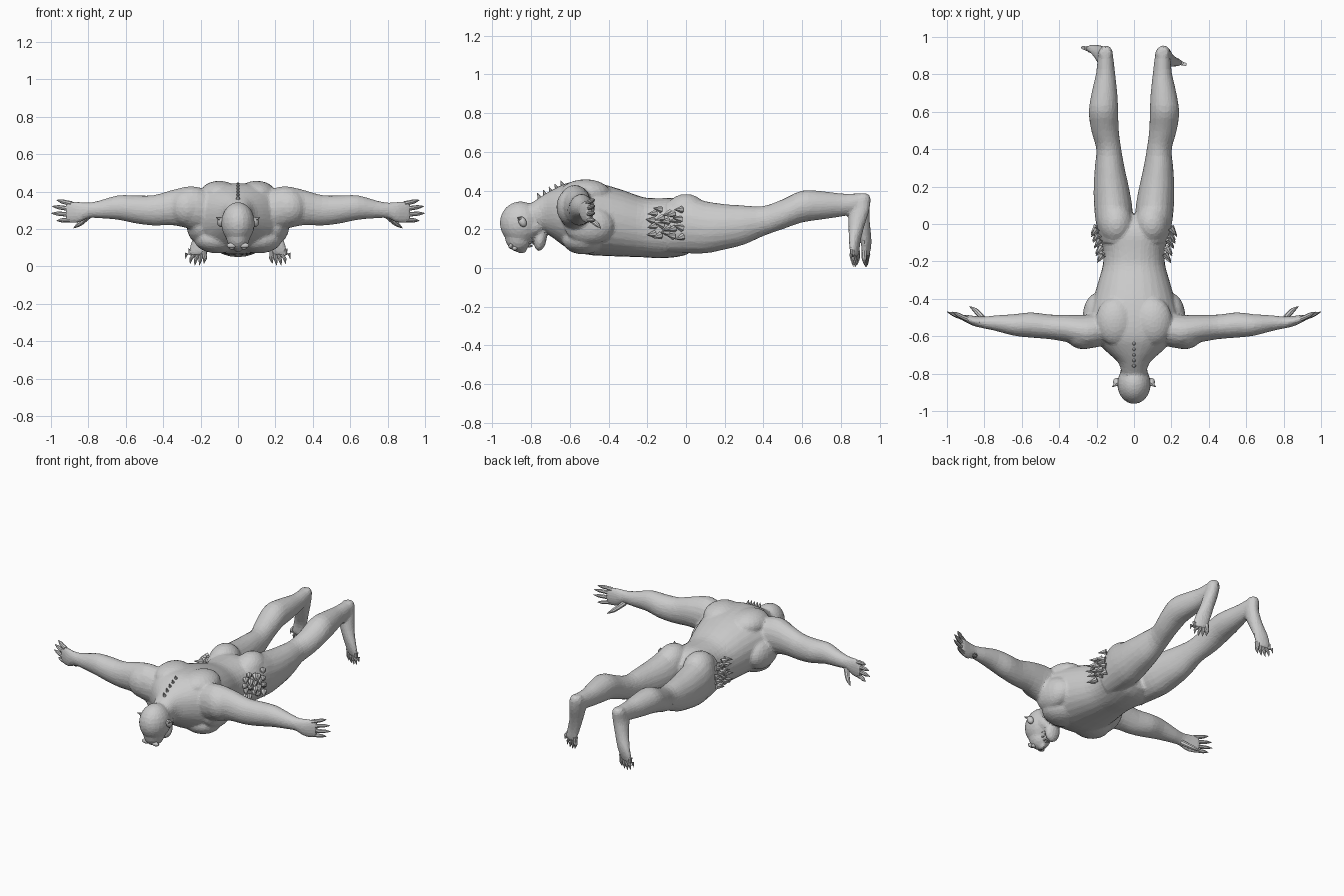
import bpy, bmesh, math, random
from mathutils import Vector, Matrix

if "Cube" in bpy.data.objects:
    bpy.data.objects.remove(bpy.data.objects["Cube"])

random.seed(4)
X, Y, Z = Vector((1, 0, 0)), Vector((0, 1, 0)), Vector((0, 0, 1))


def smooth_path(rows, steps):
    # Catmull-Rom interpolation of section rows
    out = []
    for i in range(len(rows) - 1):
        p = [rows[max(0, min(len(rows) - 1, i + k))] for k in (-1, 0, 1, 2)]
        for s in range(steps):
            t = s / steps
            out.append([0.5 * (2 * b + (c - a) * t + (2 * a - 5 * b + 4 * c - d) * t * t
                        + (3 * b - a - 3 * c + d) * t ** 3) for a, b, c, d in zip(*p)])
    return out + [list(rows[-1])]


def loft(bm, rows, u, v, sides=16, steps=3, power=1.0):
    # rows: centre x, y, z, radius along u, radius along v
    rings = []
    for x, y, z, ra, rb in smooth_path(rows, steps):
        ring = []
        for k in range(sides):
            a = 2 * math.pi * k / sides
            c, s = math.cos(a), math.sin(a)
            c = math.copysign(abs(c) ** power, c)
            s = math.copysign(abs(s) ** power, s)
            ring.append(bm.verts.new(Vector((x, y, z)) + u * ra * c + v * rb * s))
        rings.append(ring)
    for r0, r1 in zip(rings, rings[1:]):
        for k in range(sides):
            j = (k + 1) % sides
            bm.faces.new((r0[k], r0[j], r1[j], r1[k]))
    bm.faces.new(rings[0])
    bm.faces.new(rings[-1][::-1])


def blob(bm, c, r, tilt=0):
    m = Matrix.Translation(c) @ Matrix.Rotation(tilt, 4, 'X') @ Matrix.Diagonal((*r, 1))
    bmesh.ops.create_uvsphere(bm, u_segments=20, v_segments=12, radius=1, matrix=m)


def spike(bm, base, tip, r, sides=6):
    base, tip = Vector(base), Vector(tip)
    d = tip - base
    m = Matrix.Translation((base + tip) / 2) @ d.to_track_quat('Z', 'Y').to_matrix().to_4x4()
    bmesh.ops.create_cone(bm, cap_ends=True, segments=sides, radius1=r, radius2=r * 0.08,
                          depth=d.length, matrix=m)


def digit(bm, pts, r):
    # jointed digit that tapers to a claw
    pts = [Vector(p) for p in pts]
    d = (pts[-1] - pts[0]).normalized()
    u = d.cross(Z if abs(d.z) < 0.8 else Y).normalized()
    v = d.cross(u)
    radii = (r, r * 0.85, r * 0.75, r * 0.08)
    loft(bm, [(*p, q, q) for p, q in zip(pts, radii)], u, v, 8, 2)


def finish(bm, name):
    bmesh.ops.recalc_face_normals(bm, faces=bm.faces)
    me = bpy.data.meshes.new(name)
    bm.to_mesh(me)
    bm.free()
    ob = bpy.data.objects.new(name, me)
    bpy.context.collection.objects.link(ob)
    return ob


body = bmesh.new()

# torso and neck: y, half width, underside z, back z
torso = [(-.80, .065, .21, .335), (-.74, .085, .19, .375), (-.68, .15, .15, .41),
         (-.61, .215, .10, .44), (-.52, .245, .07, .445), (-.42, .222, .062, .43),
         (-.32, .195, .058, .40), (-.22, .167, .055, .365), (-.14, .165, .05, .36),
         (-.06, .185, .055, .36), (.0, .18, .068, .34), (.05, .12, .10, .29)]
loft(body, [(0, y, (a + b) / 2, w, (b - a) / 2) for y, w, a, b in torso], X, Z, 28, 3, 0.92)

# head: cranium, face, jaw hinge, jaw
blob(body, (0, -.855, .232), (.09, .108, .112))
blob(body, (0, -.865, .165), (.064, .072, .082))
blob(body, (0, -.79, .215), (.074, .06, .06))
blob(body, (0, -.753, .15), (.05, .033, .064), -.15)
blob(body, (0, -.85, .095), (.018, .03, .022))

legs = [(.10, -.1, .08, .34, .08), (.105, 0, .075, .37, .098), (.112, .1, .075, .345, .102),
        (.122, .2, .095, .33, .094), (.13, .3, .12, .323, .08), (.135, .4, .165, .32, .067),
        (.155, .5, .20, .355, .074), (.163, .6, .235, .4, .079), (.158, .7, .25, .397, .069),
        (.152, .8, .265, .385, .052), (.152, .87, .28, .385, .044), (.152, .93, .31, .385, .036)]
arms = [(.16, -.56, .30, .09, .11), (.25, -.575, .315, .09, .115), (.35, -.56, .315, .074, .095),
        (.45, -.55, .30, .066, .082), (.55, -.54, .305, .068, .075), (.64, -.54, .315, .058, .066),
        (.74, -.53, .305, .042, .048), (.80, -.527, .30, .032, .042), (.85, -.52, .29, .028, .056),
        (.90, -.505, .29, .02, .058), (.92, -.50, .29, .014, .05)]

for sx in (-1, 1):
    # legs and buttocks
    loft(body, [(sx * x, y, (a + b) / 2, w, (b - a) / 2) for x, y, a, b, w in legs], X, Z, 20)
    blob(body, (sx * .095, .0, .285), (.09, .11, .097))
    # shoulder, shoulder blade, chest
    blob(body, (sx * .27, -.585, .315), (.10, .085, .10))
    blob(body, (sx * .10, -.52, .385), (.105, .13, .073))
    blob(body, (sx * .11, -.53, .145), (.125, .11, .075))
    blob(body, (sx * .20, -.50, .22), (.075, .13, .10))
    # arms and palms
    loft(body, [(sx * x, y, z, p, q) for x, y, z, p, q in arms], Y, Z, 18)
    # feet, splayed outward with the toes hanging down
    ty = .872 if sx > 0 else .93
    u = Vector((sx * .88, -.3 if sx > 0 else .2, 0)).normalized()
    v = Vector((-u.y, u.x, 0))
    foot = [(.153, .915, .385, .025, .025), (.153, .91, .36, .038, .045),
            (.157, .895, .30, .042, .055), (.175, (.89 + ty) / 2, .22, .043, .042),
            (.20, ty, .14, .048, .028), (.218, ty, .08, .046, .02), (.222, ty, .06, .035, .012)]
    loft(body, [(sx * x, y, z, p, q) for x, y, z, p, q in foot], u, v, 16)

    # fingers and thumb
    hand = bmesh.new()
    for z0, z1, tip in ((.335, .355, .97), (.307, .322, .995), (.277, .285, 1.0), (.25, .245, .97)):
        L = tip - .89
        digit(hand, [(sx * .89, -.508, z0), (sx * (.89 + L * .4), -.495, z0 * .6 + z1 * .4),
                     (sx * (.89 + L * .7), -.482, z0 * .3 + z1 * .7), (sx * tip, -.47, z1)], .014)
    digit(hand, [(sx * .80, -.515, .27), (sx * .825, -.485, .245),
                 (sx * .85, -.46, .225), (sx * .88, -.44, .205)], .017)
    finish(hand, "right_fingers" if sx > 0 else "left_fingers")

    # toes with claws
    toes = bmesh.new()
    for i in range(5):
        k = (i - 2) / 2
        c = Vector((sx * .218, ty, 0)) + u * k * .038
        z1 = .005 + .035 * max(0, k) ** 2 + .01 * (k < -.6)
        c2 = c + u * (.008 + .012 * k)
        digit(toes, [c + Z * .09, c + Z * .06, c2 + Z * (z1 + .03), c2 + u * .006 + Z * z1],
              .016 if i == 0 else .0125)
    finish(toes, "right_toes" if sx > 0 else "left_toes")

    # cluster of hip spikes
    hips = bmesh.new()
    for i in range(5):
        for j in range(4):
            y = -.16 + i * .035 + random.uniform(-.01, .01)
            z = .17 + j * .04 + random.uniform(-.012, .012)
            x = .168 + .04 * (i / 5) - .6 * (z - .22) ** 2
            spike(hips, (sx * x, y, z),
                  (sx * (x + .03), y - .04, z + random.uniform(-.015, .015)), .019)
    finish(hips, "right_hip_spikes" if sx > 0 else "left_hip_spikes")

    # ears
    ear = bmesh.new()
    blob(ear, (sx * .092, -.845, .238), (.02, .02, .028), .5)
    spike(ear, (sx * .09, -.85, .25), (sx * .118, -.872, .262), .016)
    finish(ear, "right_ear" if sx > 0 else "left_ear")

# fuse the body into one skin, then reduce to irregular facets
ob = finish(body, "body")
m = ob.modifiers.new("fuse", 'REMESH')
m.mode = 'VOXEL'
m.voxel_size = .009
m = ob.modifiers.new("relax", 'SMOOTH')
m.iterations = 5
m.factor = .5
m = ob.modifiers.new("facets", 'DECIMATE')
m.ratio = .16

# teeth in the open mouth
teeth = bmesh.new()
for i in range(7):
    a = (i - 3) / 3
    x, z = .042 * a, .112 + .045 * a * a
    spike(teeth, (x, -.815, z), (x, -.788, z - .004), .007, 5)
    spike(teeth, (x * .9, -.775, z + .01), (x * .9, -.797, z + .006), .006, 5)
finish(teeth, "teeth")

# brow ridge and eyes
eyes = bmesh.new()
for sx in (-1, 1):
    blob(eyes, (sx * .032, -.885, .102), (.016, .014, .012))
    blob(eyes, (sx * .034, -.905, .112), (.026, .012, .014))
finish(eyes, "eyes_and_brow")

# row of bony knobs along the neck
spine = bmesh.new()
for i in range(5):
    y = -.76 + i * .03
    z = .365 + i * .016
    spike(spine, (0, y + .01, z - .02), (0, y - .008, z + .022), .018)
finish(spine, "spine_knobs")
